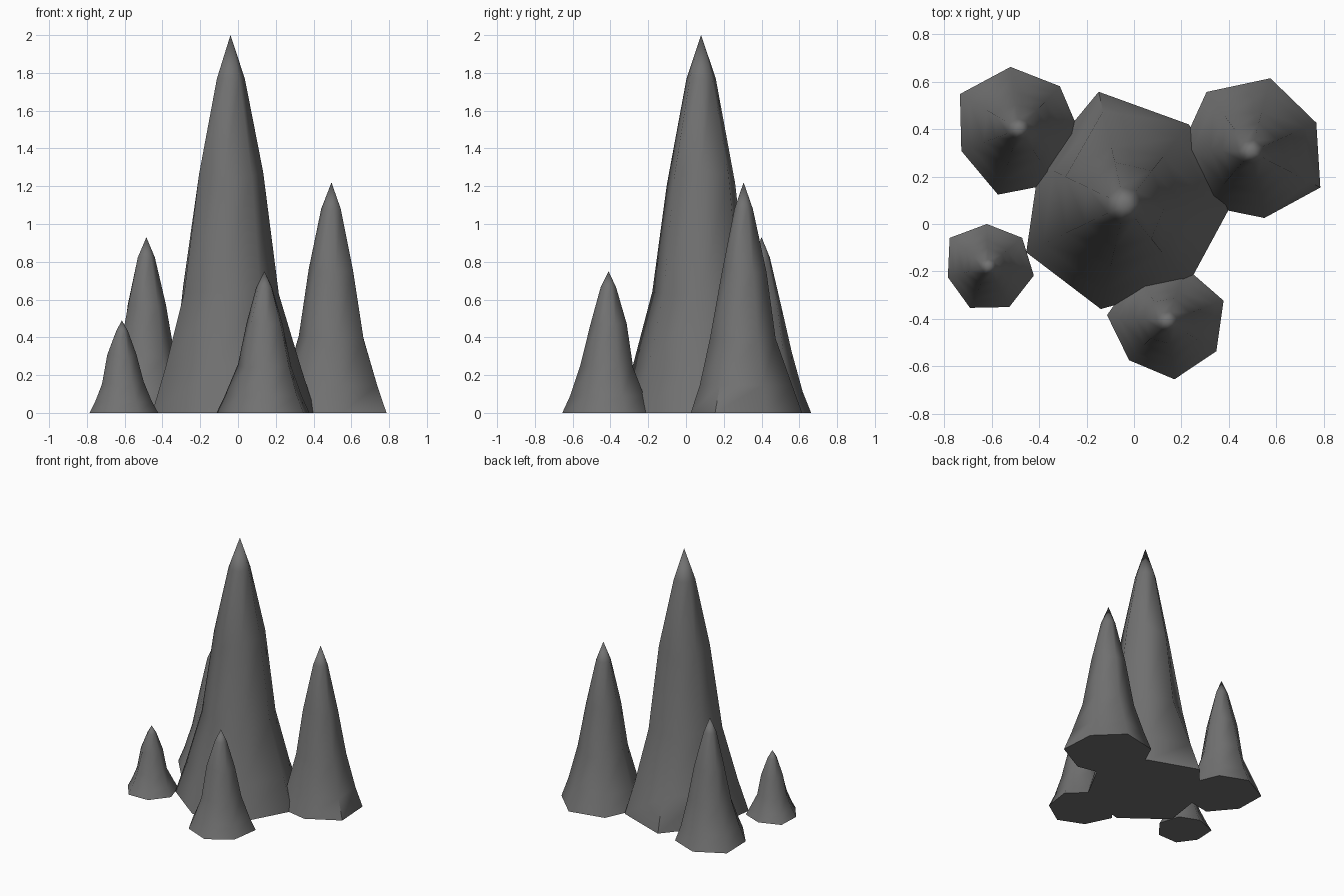
import bpy, bmesh, math, random

if "Cube" in bpy.data.objects:
    bpy.data.objects.remove(bpy.data.objects["Cube"])

random.seed(4)

stone = bpy.data.materials.new("dark grey stone")
stone.diffuse_color = (0.165, 0.165, 0.165, 1)
stone.use_nodes = True
stone.node_tree.nodes["Principled BSDF"].inputs["Base Color"].default_value = stone.diffuse_color

# ring profile shared by all spikes: (fraction of height, fraction of mean radius)
PROFILE = [(0.12, 0.83), (0.33, 0.59), (0.62, 0.40), (0.885, 0.17)]


def spike(name, x, y, height, start, base):
    """Seven-sided tapering stone spike; base = foot radius at each corner."""
    n = len(base)
    mean = sum(base) / n
    bm = bmesh.new()

    def corner(i, r, z):
        a = math.radians(start) + 2 * math.pi * i / n
        return bm.verts.new((x + r * math.cos(a), y + r * math.sin(a), z))

    rings = [[corner(i, r, 0) for i, r in enumerate(base)]]
    for k, (h, s) in enumerate(PROFILE):
        ring = []
        for i in range(n):
            if k == 0:      # flared foot follows the uneven base
                r, z = base[i] * s, h * height
            else:           # slightly rough rings higher up
                r = mean * s * random.uniform(0.95, 1.06)
                z = height * (h + random.uniform(-0.02, 0.02) * (k < 3))
            ring.append(corner(i, r, z))
        rings.append(ring)
    tip = bm.verts.new((x, y, height))

    # foot, sides and point
    bm.faces.new(rings[0][::-1])
    for lo, hi in zip(rings, rings[1:]):
        for i in range(n):
            j = (i + 1) % n
            bm.faces.new((lo[i], lo[j], hi[j], hi[i]))
    for i in range(n):
        bm.faces.new((rings[-1][i], rings[-1][(i + 1) % n], tip))
    bmesh.ops.recalc_face_normals(bm, faces=bm.faces)

    mesh = bpy.data.meshes.new(name)
    bm.to_mesh(mesh)
    bm.free()
    mesh.materials.append(stone)
    ob = bpy.data.objects.new(name, mesh)
    bpy.context.collection.objects.link(ob)
    bpy.ops.object.select_all(action='DESELECT')
    ob.select_set(True)
    bpy.context.view_layer.objects.active = ob
    bpy.ops.object.shade_smooth_by_angle(angle=math.radians(60))


# tall centre spike
spike("main_spike", -0.04, 0.08, 2.0, 0,
      [0.45, 0.435, 0.49, 0.40, 0.46, 0.45, 0.43])
# smaller spikes around it
spike("right_spike", 0.495, 0.305, 1.22, 24,
      [0.30, 0.32, 0.315, 0.30, 0.30, 0.285, 0.328])
spike("back_left_spike", -0.485, 0.40, 0.93, 46.4,
      [0.25, 0.265, 0.29, 0.26, 0.29, 0.275, 0.26])
spike("front_spike", 0.14, -0.41, 0.75, 20,
      [0.253, 0.24, 0.24, 0.255, 0.23, 0.247, 0.243])
spike("front_left_spike", -0.615, -0.18, 0.49, -11,
      [0.196, 0.188, 0.18, 0.203, 0.176, 0.19, 0.192])
